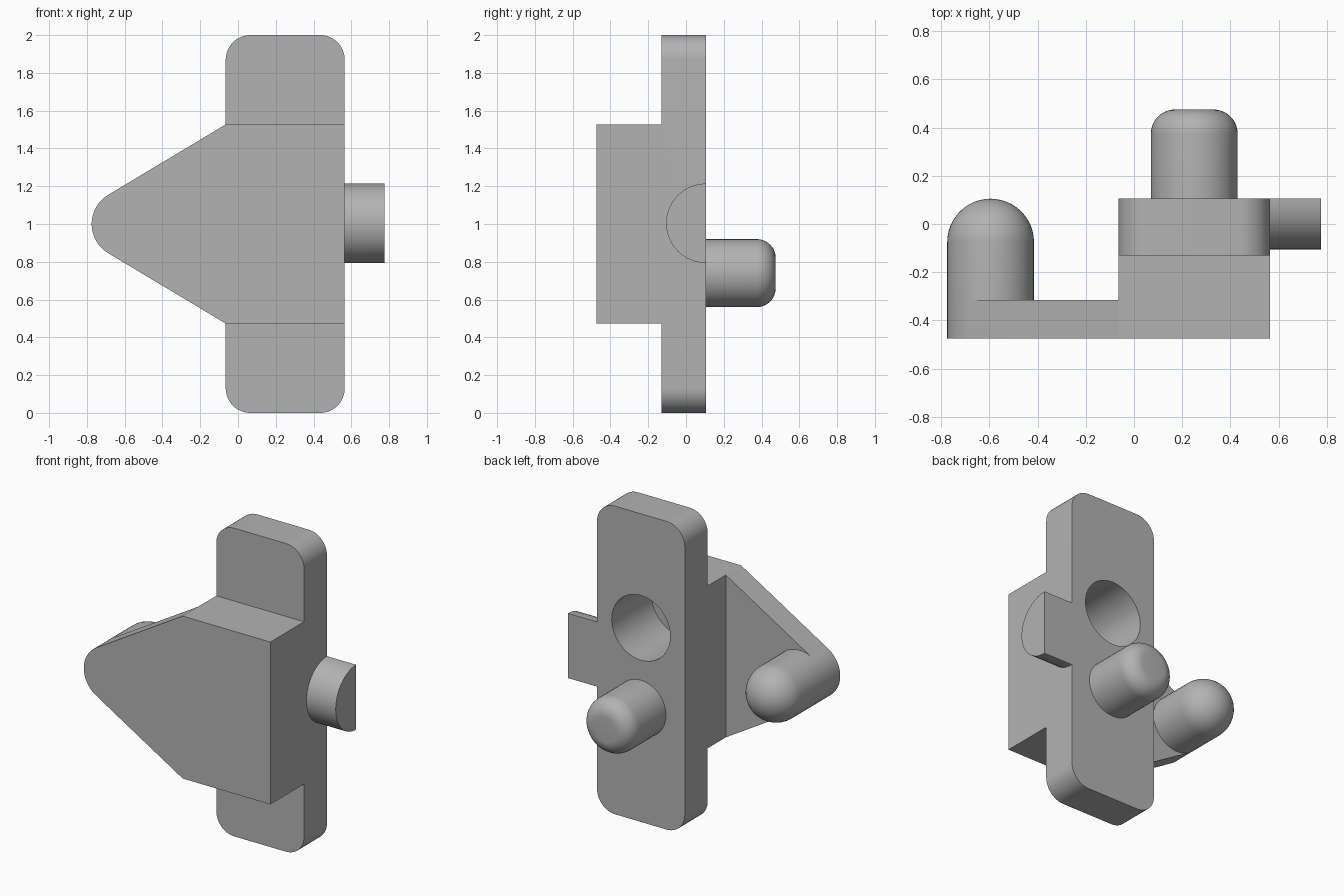
import bpy, bmesh
from math import cos, sin, radians, pi
from mathutils import Vector

if "Cube" in bpy.data.objects:
    bpy.data.objects.remove(bpy.data.objects["Cube"])

# One plain grey for everything
GREY = (0.45, 0.45, 0.45, 1)
grey = bpy.data.materials.new("plain_grey")
grey.use_nodes = True
grey.diffuse_color = GREY
grey.node_tree.nodes["Principled BSDF"].inputs["Base Color"].default_value = GREY


def add_object(name, bm):
    bmesh.ops.recalc_face_normals(bm, faces=bm.faces)
    mesh = bpy.data.meshes.new(name)
    bm.to_mesh(mesh)
    bm.free()
    mesh.materials.append(grey)
    obj = bpy.data.objects.new(name, mesh)
    bpy.context.collection.objects.link(obj)
    return obj


def arc(cx, cz, r, start, end, steps):
    angles = [radians(start + (end - start) * i / steps) for i in range(steps + 1)]
    return [(cx + r * cos(a), cz + r * sin(a)) for a in angles]


def extrude(name, points, low, high, axis="y"):
    """Extrude a flat outline: (x, z) along y, or (y, z) along x."""
    bm = bmesh.new()
    place = (lambda p: (p[0], low, p[1])) if axis == "y" else (lambda p: (low, p[0], p[1]))
    face = bm.faces.new([bm.verts.new(place(p)) for p in points])
    moved = bmesh.ops.extrude_face_region(bm, geom=[face])["geom"]
    shift = Vector((0, high - low, 0) if axis == "y" else (high - low, 0, 0))
    bmesh.ops.translate(bm, vec=shift, verts=[v for v in moved if isinstance(v, bmesh.types.BMVert)])
    return add_object(name, bm)


def lathe(name, x, z, profile, sides=48):
    """Spin a (radius, y) profile about a y-parallel axis."""
    bm = bmesh.new()
    verts = [bm.verts.new((x + r, y, z)) for r, y in profile]
    edges = [bm.edges.new(pair) for pair in zip(verts, verts[1:])]
    bmesh.ops.spin(bm, geom=verts + edges, cent=(x, 0, z), axis=(0, 1, 0),
                   angle=2 * pi, steps=sides, use_duplicate=False)
    bmesh.ops.remove_doubles(bm, verts=bm.verts, dist=0.0005)
    return add_object(name, bm)


def combine(target, other, operation):
    mod = target.modifiers.new(operation.lower(), "BOOLEAN")
    mod.operation, mod.object, mod.solver = operation, other, "EXACT"
    bpy.context.view_layer.objects.active = target
    bpy.ops.object.modifier_apply(modifier=mod.name)
    bpy.data.objects.remove(other)


LEFT, RIGHT = -0.065, 0.565
FRONT, STEP, PLATE, BACK = -0.475, -0.315, -0.13, 0.105
TOP, BOTTOM = 1.527, 0.473
MID_X, PIN_X, PIN_R = 0.25, -0.595, 0.18

# Tall rounded back plate
R = 0.13
outline = []
for i, (cx, cz) in enumerate([(RIGHT - R, 2 - R), (LEFT + R, 2 - R), (LEFT + R, R), (RIGHT - R, R)]):
    outline += arc(cx, cz, R, 90 * i, 90 * i + 90, 12)
body = extrude("connector_body", outline, PLATE, BACK)

# Front block
block = extrude("block", [(RIGHT, TOP), (LEFT, TOP), (LEFT, BOTTOM), (RIGHT, BOTTOM)], FRONT, PLATE)

# Tapered arm with a rounded tip
arm = extrude("arm", [(LEFT, TOP)] + arc(PIN_X, 1, PIN_R, 120, 240, 16) + [(LEFT, BOTTOM)], FRONT, STEP)

# Domed pin at the tip of the arm
dome = [(r, BACK - PIN_R + h) for r, h in arc(0, 0, PIN_R, 0, 90, 12)]
domed_pin = lathe("domed_pin", PIN_X, 1, [(0, STEP), (PIN_R, STEP)] + dome)

# Half-round side tab
tab = extrude("tab", arc(BACK, 1.004, 0.21, 90, 270, 32), RIGHT, 0.775, "x")

for part in (block, arm, domed_pin, tab):
    combine(body, part, "UNION")

# Round socket sunk into the back
socket = lathe("socket_cutter", MID_X, 1.26, [(0, -0.305), (0.21, -0.305), (0.21, 0.2), (0, 0.2)], 64)
combine(body, socket, "DIFFERENCE")

# Filleted peg on the back
F = 0.1
fillet = arc(PIN_R - F, 0.475 - F, F, 0, 90, 10)
peg = lathe("back_peg", MID_X, 0.74, [(0, BACK), (PIN_R, BACK)] + fillet + [(0, 0.475)])

# Tidy flat faces and smooth the round ones
for obj in (body, peg):
    bm = bmesh.new()
    bm.from_mesh(obj.data)
    bmesh.ops.remove_doubles(bm, verts=bm.verts, dist=0.0005)
    bmesh.ops.dissolve_limit(bm, angle_limit=radians(0.5), verts=bm.verts, edges=bm.edges)
    bm.to_mesh(obj.data)
    bm.free()
    bpy.ops.object.select_all(action="DESELECT")
    obj.select_set(True)
    bpy.context.view_layer.objects.active = obj
    bpy.ops.object.shade_smooth_by_angle(angle=radians(30))
